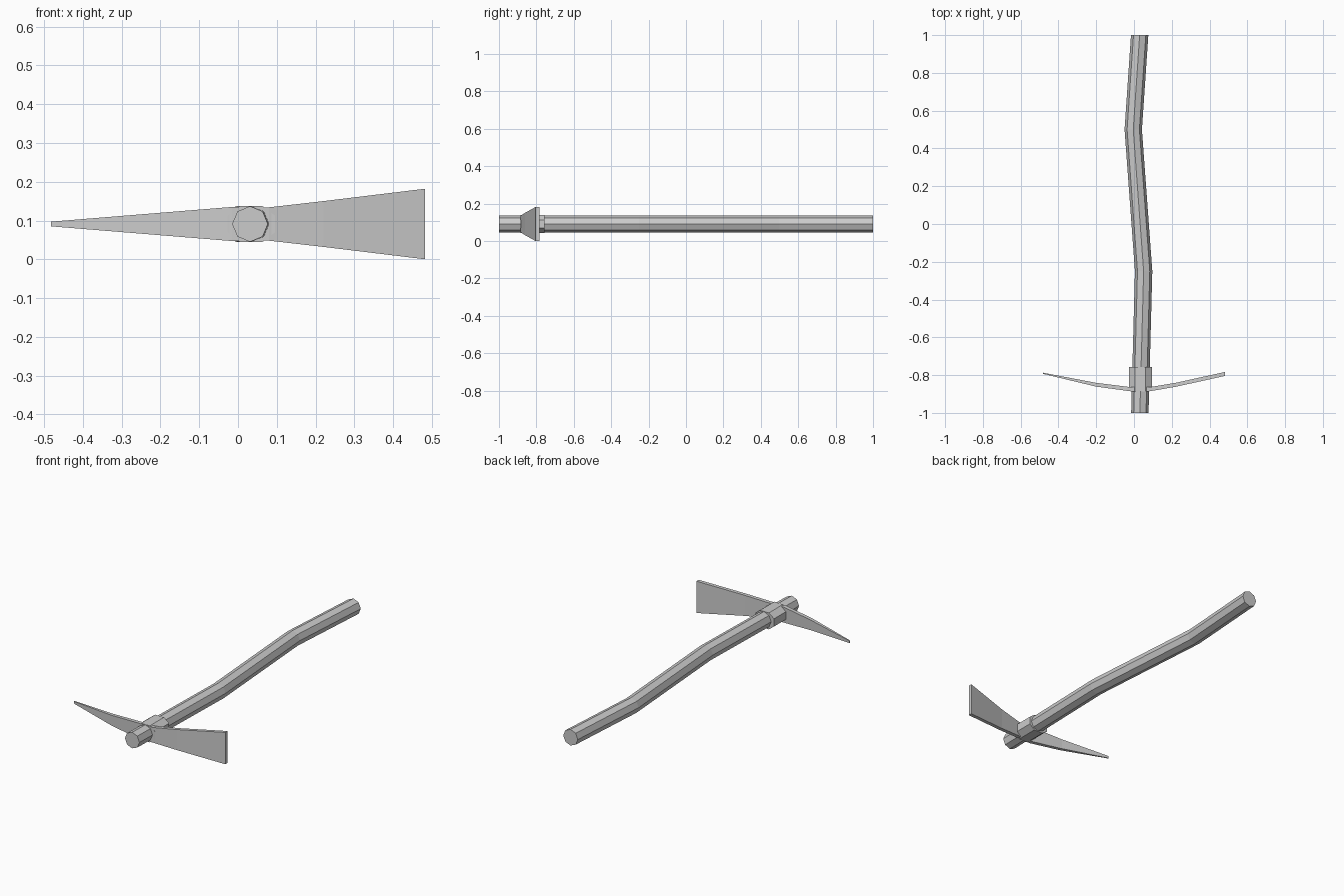
import bpy, bmesh, math

if "Cube" in bpy.data.objects:
    bpy.data.objects.remove(bpy.data.objects["Cube"])

ZC = 0.093  # height of the shared centre line


def loft(name, rings):
    """Skin a list of equal-length point rings and cap both ends."""
    bm = bmesh.new()
    loops = [[bm.verts.new(p) for p in ring] for ring in rings]
    n = len(loops[0])
    for a, b in zip(loops, loops[1:]):
        for i in range(n):
            j = (i + 1) % n
            bm.faces.new((a[i], a[j], b[j], b[i]))
    bm.faces.new(loops[0])
    bm.faces.new(loops[-1])
    bmesh.ops.recalc_face_normals(bm, faces=bm.faces)
    mesh = bpy.data.meshes.new(name)
    bm.to_mesh(mesh)
    bm.free()
    obj = bpy.data.objects.new(name, mesh)
    bpy.context.collection.objects.link(obj)
    return obj


# Crooked octagonal handle: (y, centre x)
path = [(-1, 0.031), (-0.25, 0.051), (0.5, -0.004), (1, 0.03)]
R = 0.046
loft("handle", [[(x + R * math.cos(k * math.pi / 4), y,
                  ZC + R * math.sin(k * math.pi / 4)) for k in range(8)]
                for y, x in path])

# Metal collar gripping the handle
profile = [(0.061, 0.022), (0.028, 0.047), (-0.028, 0.047), (-0.061, 0.022),
           (-0.061, -0.022), (-0.028, -0.047), (0.028, -0.047), (0.061, -0.022)]
loft("collar", [[(0.034 + px, y, ZC + pz) for px, pz in profile]
                for y in (-0.885, -0.757)])

# Curved head, narrow pick to wide blade: (x, front y, back y, half height)
stations = [(-0.483, -0.793, -0.787, 0.006), (-0.2, -0.861, -0.841, 0.029),
            (-0.015, -0.886, -0.864, 0.044), (0.08, -0.886, -0.864, 0.043),
            (0.22, -0.862, -0.841, 0.059), (0.483, -0.804, -0.783, 0.091)]
loft("pick_head", [[(x, f, ZC - h), (x, b, ZC - h), (x, b, ZC + h), (x, f, ZC + h)]
                   for x, f, b, h in stations])

# Rest the blade's lower corner on the ground
for obj in bpy.context.collection.objects:
    obj.location.z = 0.091 - ZC
